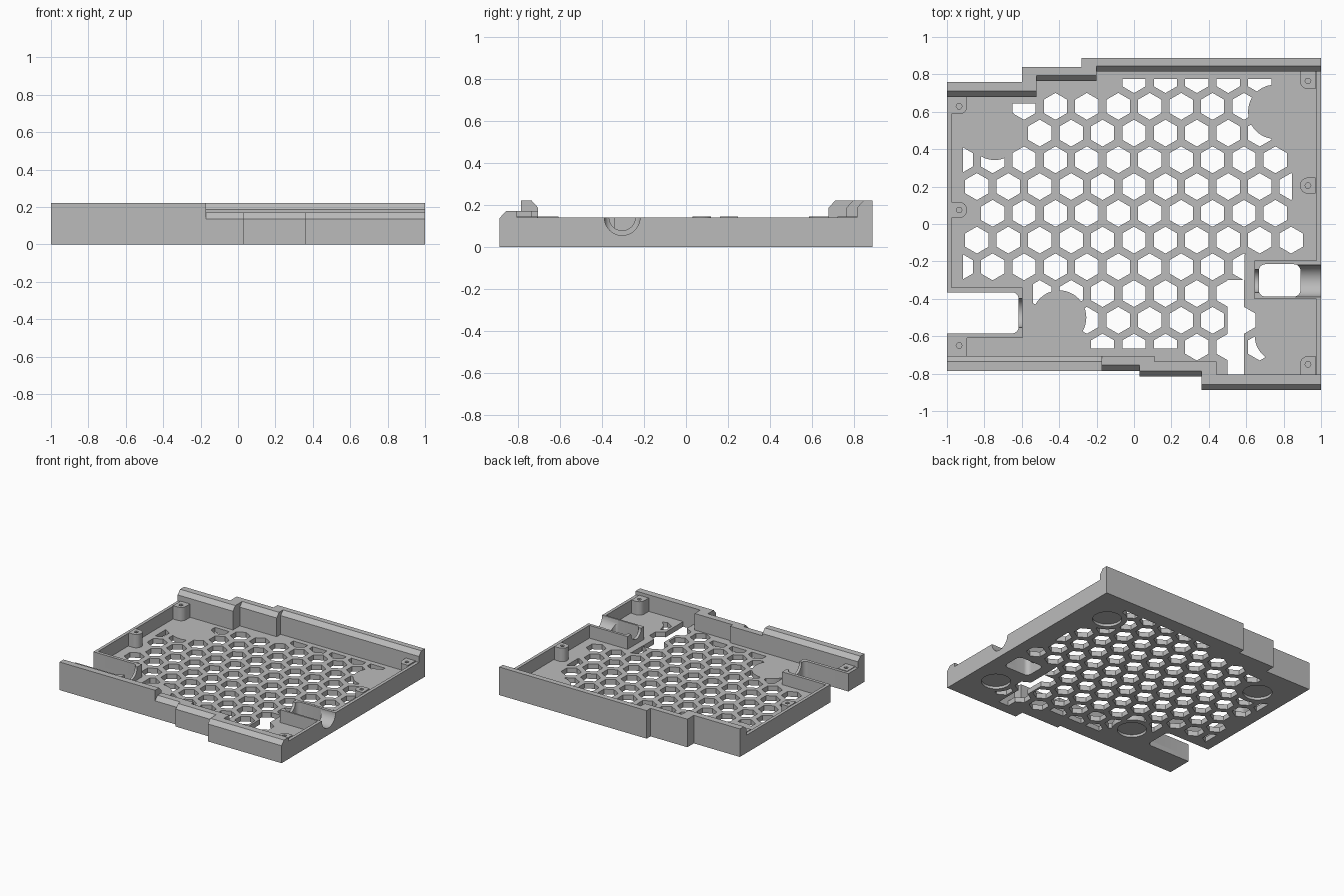
import bpy, bmesh, math
from mathutils import Vector

default = bpy.data.objects.get("Cube")
if default:
    bpy.data.objects.remove(default, do_unlink=True)

grey = bpy.data.materials.new("plain grey")
grey.use_nodes = True
colour = (0.5, 0.5, 0.5, 1)
grey.diffuse_color = colour
grey.node_tree.nodes["Principled BSDF"].inputs["Base Color"].default_value = colour

FLOOR, WALL, RAIL = 0.04, 0.14, 0.22
helpers = []


def extrude(name, loops, direction):
    """Extrude closed 3D outlines along a direction into one solid mesh."""
    bm = bmesh.new()
    for loop in loops:
        face = bm.faces.new([bm.verts.new(p) for p in loop])
        new = bmesh.ops.extrude_face_region(bm, geom=[face])["geom"]
        verts = [v for v in new if isinstance(v, bmesh.types.BMVert)]
        bmesh.ops.translate(bm, verts=verts, vec=Vector(direction))
    bmesh.ops.recalc_face_normals(bm, faces=bm.faces)
    mesh = bpy.data.meshes.new(name)
    bm.to_mesh(mesh)
    bm.free()
    mesh.materials.append(grey)
    obj = bpy.data.objects.new(name, mesh)
    bpy.context.collection.objects.link(obj)
    return obj


def prism(name, outlines, z0, z1):
    return extrude(name, [[(x, y, z0) for x, y in o] for o in outlines], (0, 0, z1 - z0))


def rect(x0, x1, y0, y1):
    return [(x0, y0), (x1, y0), (x1, y1), (x0, y1)]


def arc(cx, cy, r, start, end, steps):
    angles = [math.radians(start + (end - start) * i / steps) for i in range(steps + 1)]
    return [(cx + r * math.cos(a), cy + r * math.sin(a)) for a in angles]


def circle(cx, cy, r, n=48, start=0):
    return arc(cx, cy, r, start, start + 360, n)[:-1]


def rounded(x0, x1, y0, y1, r):
    return (arc(x1 - r, y1 - r, r, 0, 90, 6) + arc(x0 + r, y1 - r, r, 90, 180, 6)
            + arc(x0 + r, y0 + r, r, 180, 270, 6) + arc(x1 - r, y0 + r, r, 270, 360, 6))


def helper(obj):
    obj.hide_render = True
    helpers.append(obj)
    return obj


def cutter(outline, z0=-0.1, z1=0.4):
    return helper(prism("cutter", [outline], z0, z1))


def pipe_cutter(x0, x1, y, r):
    return helper(extrude("pipe_cutter", [[(x0, a, b) for a, b in circle(y, WALL, r)]],
                          (x1 - x0, 0, 0)))


def cut(obj, *tools):
    bpy.context.view_layer.objects.active = obj
    for tool in tools:
        mod = obj.modifiers.new("cut", "BOOLEAN")
        mod.operation, mod.solver, mod.object = "DIFFERENCE", "EXACT", tool
        bpy.ops.object.modifier_apply(modifier=mod.name)


# Floor plate, fitted between the stepped rails
floor = prism("floor_plate", [[
    (-0.975, -0.705), (0.11, -0.705), (0.11, -0.735), (0.44, -0.735), (0.44, -0.805),
    (0.975, -0.805), (0.975, 0.815), (-0.2, 0.815), (-0.2, 0.765), (-0.52, 0.765),
    (-0.52, 0.68), (-0.975, 0.68)]], 0, FLOOR)

# Honeycomb vents: row number -> first and last column
rows = {4: (0, 4), 3: (-4, 3), 2: (-3, 4), 1: (-6, 4), 0: (-5, 5), -1: (-5, 4),
        -2: (-5, 5), -3: (-6, 3), -4: (-3, 3), -5: (-2, 3), -6: (-1, 4)}
hexes = [circle(0.168 * (i + (k % 2) / 2), 0.2 + 0.143 * k, 0.072, 6, 30)
         for k, (a, b) in rows.items() for i in range(a, b + 1)]
vents = helper(prism("vent_cutter", hexes, -0.03, 0.07))

# Solid margins kept around walls, posts and foot recesses
feet = [(0.755, 0.6), (0.79, -0.595), (-0.745, 0.487), (-0.4, -0.5)]
margins = [(0.845, 1, 0.1, 0.3), (-1, -0.915, -1, 1), (-1, 1, 0.775, 1),
           (-1, -0.52, 0.643, 1), (-1, 0.25, -1, -0.665), (-1, -0.54, -0.62, -0.31),
           (0.59, 1, -0.41, -0.163)]
cut(vents, *[cutter(rect(*m)) for m in margins], *[cutter(circle(x, y, 0.145)) for x, y in feet])
cut(floor, vents, cutter(rect(0.5, 0.588, -0.83, -0.3)))
cut(floor, *[cutter(circle(x, y, 0.105), -0.1, 0.02) for x, y in feet])

# Openings for the side notch and the cable channel
notch = cutter(rounded(-1.1, -0.617, -0.585, -0.365, 0.035))
cable_hole = cutter(rounded(0.667, 0.89, -0.388, -0.215, 0.035))
channel = pipe_cutter(0.86, 1.05, -0.304, 0.085)
cable_exit = pipe_cutter(0.6, 0.7, -0.304, 0.062)
notch_exit = pipe_cutter(-0.66, -0.55, -0.475, 0.078)
cut(floor, notch, cable_hole)

# Low side walls
left_wall = prism("left_wall", [rect(-1, -0.975, -0.705, 0.68)], 0, WALL)
right_wall = prism("right_wall", [rect(0.975, 1, -0.805, 0.815)], 0, WALL)
cut(left_wall, notch)
cut(right_wall, channel)

# Notch surround and cable block
notch_wall = prism("notch_wall", [rect(-1, -0.597, -0.61, -0.34)], 0, WALL)
cut(notch_wall, notch, notch_exit)
cable_block = prism("cable_block", [rect(0.645, 1, -0.402, -0.195)], 0, WALL)
cut(cable_block, cable_hole, channel, cable_exit)


def rail(name, x0, x1, profile):
    extrude(name, [[(x0, y, z) for y, z in profile]], (x1 - x0, 0, 0))


def tall_profile(inner, outer):
    s = 1 if outer > inner else -1
    return [(inner, 0), (outer, 0), (outer, RAIL), (inner + 0.03 * s, RAIL), (inner, 0.187)]


def low_profile(inner, outer):
    return [(inner, 0), (outer, 0), (outer, 0.137), (outer + 0.03, 0.17), (inner, 0.17)]


# Tall back rail in stepped lengths
for x0, x1, inner, outer in [(-1, -0.6, 0.68, 0.76), (-0.6, -0.52, 0.68, 0.84),
                             (-0.52, -0.28, 0.765, 0.84), (-0.28, -0.2, 0.765, 0.888),
                             (-0.2, 1, 0.815, 0.888)]:
    rail("back_rail", x0, x1, tall_profile(inner, outer))

# Front rail: tall on one side, low and stepped on the other
rail("front_tall_rail", -1, -0.17, tall_profile(-0.705, -0.785))
for x0, x1, inner, outer in [(-0.17, 0.03, -0.705, -0.785), (0.03, 0.11, -0.705, -0.815),
                             (0.11, 0.36, -0.735, -0.815), (0.36, 0.44, -0.735, -0.888),
                             (0.44, 1, -0.805, -0.888)]:
    rail("front_low_rail", x0, x1, low_profile(inner, outer))


# Screw posts, rounded towards the inside; corner posts run into a rail
def post(x, y, rail_y=None, square=False):
    sx = -1 if x > 0 else 1
    sy = -1 if rail_y and rail_y < y else 1
    r, back = 0.043, -0.04
    pts = [(back, -r)] + ([(r, -r)] if square else arc(0, 0, r, -90, 0, 8))
    if rail_y:
        reach = abs(rail_y - y)
        pts += [(r, reach), (back, reach)]
    else:
        pts += arc(0, 0, r, 0, 90, 8)[1:] + [(back, r)]
    obj = prism("screw_post", [[(x + sx * a, y + sy * b) for a, b in pts]], 0.03, 0.145)
    cut(obj, cutter(circle(x, y, 0.016, 6), 0.07, 0.3))


post(-0.935, 0.63, 0.68)
post(-0.935, 0.075)
post(-0.935, -0.65, -0.705, square=True)
post(0.93, 0.765, 0.815)
post(0.93, 0.205)
post(0.93, -0.75, -0.805)

for obj in helpers:
    bpy.data.objects.remove(obj, do_unlink=True)

# Smooth the pipe surfaces and keep every edge crisp
bpy.ops.object.select_all(action="DESELECT")
for obj in (cable_block, notch_wall, right_wall):
    obj.select_set(True)
bpy.context.view_layer.objects.active = cable_block
bpy.ops.object.shade_smooth_by_angle(angle=math.radians(30))
